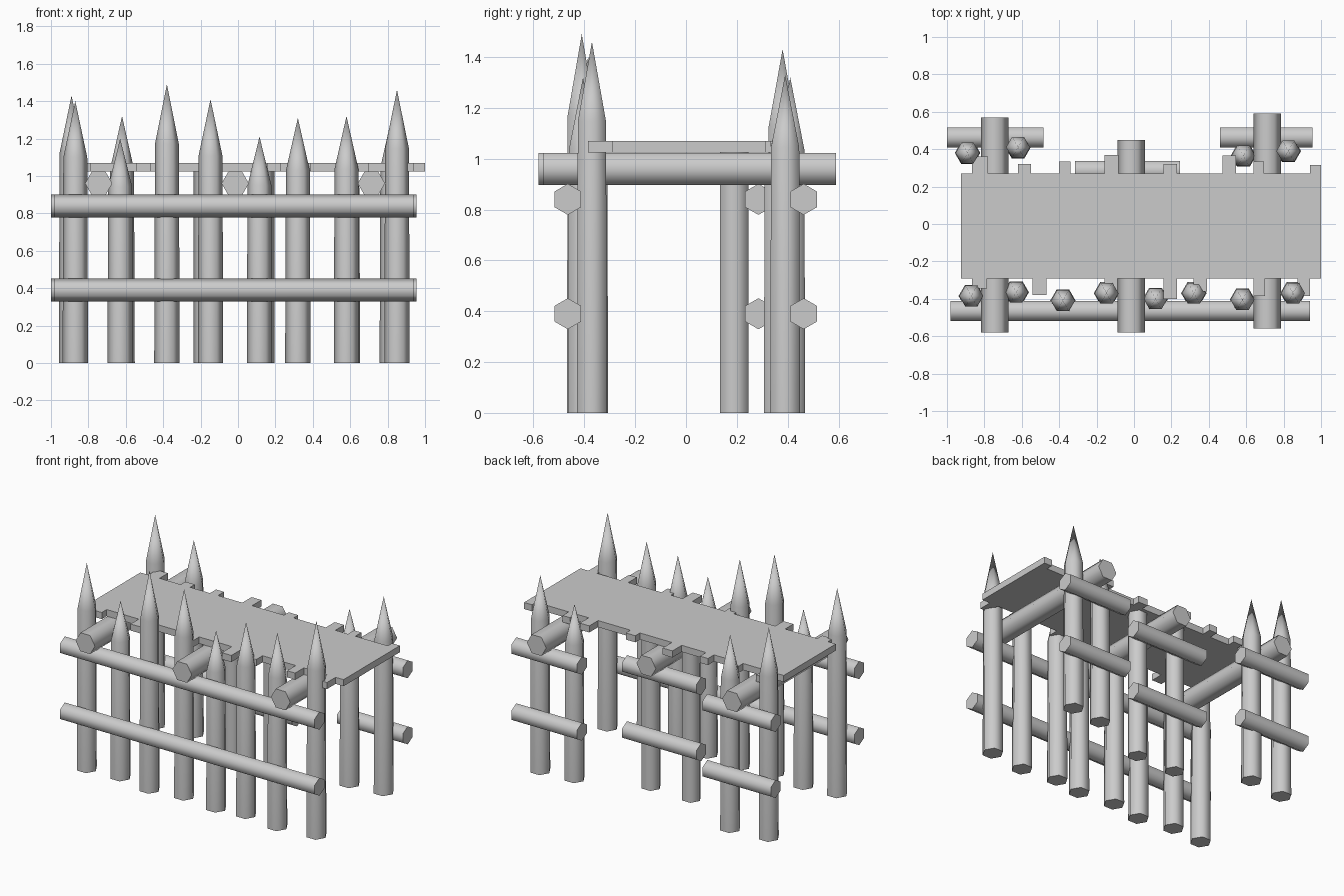
import bpy
import bmesh
from math import radians
from mathutils import Matrix, Vector

if "Cube" in bpy.data.objects:
    bpy.data.objects.remove(bpy.data.objects["Cube"], do_unlink=True)

wood = bpy.data.materials.new("grey wood")
wood.use_nodes = True
grey = (0.6, 0.6, 0.6, 1)
wood.diffuse_color = grey
wood.node_tree.nodes["Principled BSDF"].inputs["Base Color"].default_value = grey


def finish(name, bm, smooth=True):
    bmesh.ops.recalc_face_normals(bm, faces=bm.faces)
    mesh = bpy.data.meshes.new(name)
    bm.to_mesh(mesh)
    bm.free()
    mesh.materials.append(wood)
    obj = bpy.data.objects.new(name, mesh)
    bpy.context.collection.objects.link(obj)
    if smooth:
        bpy.ops.object.select_all(action="DESELECT")
        obj.select_set(True)
        bpy.context.view_layer.objects.active = obj
        bpy.ops.object.shade_smooth_by_angle(angle=radians(65))
    return obj


def log(name, start, end, radius, turn=0):
    """Six-sided log between two points."""
    a, b = Vector(start), Vector(end)
    axis = b - a
    bm = bmesh.new()
    bmesh.ops.create_cone(bm, cap_ends=True, segments=6, radius1=radius,
                          radius2=radius, depth=axis.length)
    place = (Matrix.Translation((a + b) / 2)
             @ axis.to_track_quat("Z", "Y").to_matrix().to_4x4()
             @ Matrix.Rotation(radians(turn), 4, "Z"))
    bm.transform(place)
    return finish(name, bm)


def stake(name, x, y, tip):
    """Tapered log sharpened to a point."""
    shoulder = tip * 0.785
    bm = bmesh.new()
    bmesh.ops.create_cone(bm, cap_ends=True, segments=6, radius1=0.068,
                          radius2=0.064, depth=shoulder)
    bm.transform(Matrix.Translation((x, y, shoulder / 2))
                 @ Matrix.Rotation(radians(30), 4, "Z"))
    top = max(bm.faces, key=lambda f: f.calc_center_median().z)
    point = bmesh.ops.poke(bm, faces=[top])["verts"][0]
    point.co.z = tip
    return finish(name, bm)


def align(obj, axis):
    """Report whether a corner of the log lies on the given axis."""
    c = sum((v.co for v in obj.data.vertices), Vector()) / len(obj.data.vertices)
    return max(abs(v.co[axis] - c[axis]) for v in obj.data.vertices)


def corner_log(name, start, end, radius, axis):
    obj = log(name, start, end, radius)
    if align(obj, axis) < radius * 0.95:
        bpy.data.objects.remove(obj, do_unlink=True)
        obj = log(name, start, end, radius, 30)
    return obj


# Sharpened stakes
front = [(-.87, -.385, 1.40), (-.63, -.365, 1.20), (-.38, -.41, 1.49),
         (-.147, -.37, 1.41), (.115, -.40, 1.21), (.32, -.37, 1.31),
         (.58, -.405, 1.32), (.85, -.37, 1.46)]
back = [(-.89, .38, 1.43), (-.62, .41, 1.32), (.585, .365, 1.19), (.825, .39, 1.33)]
for row, stakes in (("front", front), ("back", back)):
    for i, (x, y, tip) in enumerate(stakes):
        stake(f"{row}_stake_{i + 1}", x, y, tip)

# Short posts under the rear of the platform
for side, x in (("right", -.173), ("left", .13)):
    corner_log(f"support_post_{side}", (x, .19, 0), (x, .19, 1.03), .064, 0)

# Horizontal rails in two heights
rails = [("front", -.98, .94, -.465), ("back_right", -1, -.485, .463),
         ("back_middle", -.315, .245, .285), ("back_left", .46, .955, .463)]
for name, x0, x1, y in rails:
    for level, z in (("lower", .39), ("upper", .84)):
        corner_log(f"{name}_{level}_rail", (x0, y, z), (x1, y, z), .061, 2)

# Cross beams carrying the platform
for name, x, y0, y1 in (("right", -.745, -.58, .57), ("middle", -.015, -.58, .45),
                        ("left", .713, -.56, .59)):
    corner_log(f"{name}_beam", (x, y0, .96), (x, y1, .96), .073, 0)

# Platform outline with uneven plank ends
Y_BACK, Y_FRONT = .27, -.292
back_ends = [(-.865, -.78, .36), (-.62, -.55, .32), (-.4, -.34, .335), (-.157, -.083, .37),
             (.158, .23, .32), (.473, .545, .365), (.64, .695, .335), (.94, 1, .315)]
front_ends = [(-.865, -.785, -.345), (-.543, -.468, -.38), (-.157, -.088, -.375),
              (.158, .23, -.4), (.318, .39, -.36), (.64, .7, -.385), (.875, .94, -.385)]
outline = [(-.925, Y_BACK), (-.925, Y_FRONT)]
for a, b, y in front_ends:
    outline += [(a, Y_FRONT), (a, y), (b, y), (b, Y_FRONT)]
outline.append((1, Y_FRONT))
for a, b, y in reversed(back_ends):
    if b < 1:
        outline.append((b, Y_BACK))
    outline += [(b, y), (a, y), (a, Y_BACK)]
bm = bmesh.new()
deck = bm.faces.new([bm.verts.new((x, y, 1.025)) for x, y in outline])
grown = bmesh.ops.extrude_face_region(bm, geom=[deck], use_keep_orig=True)["geom"]
bmesh.ops.translate(bm, vec=(0, 0, .045),
                    verts=[g for g in grown if isinstance(g, bmesh.types.BMVert)])
finish("platform", bm, smooth=False)
